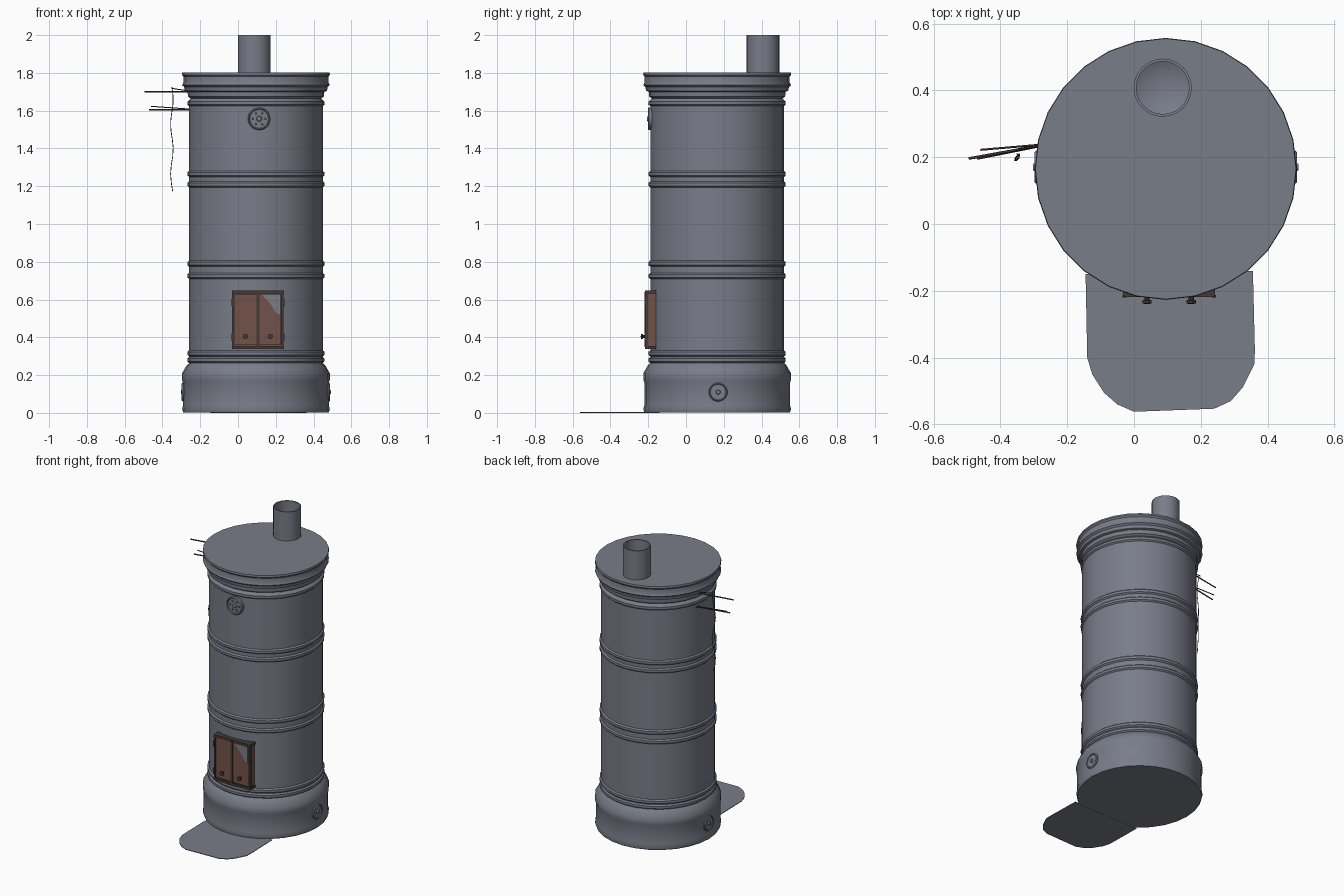
import bpy, bmesh, math
from mathutils import Vector, Matrix

cube = bpy.data.objects.get("Cube")
if cube:
    bpy.data.objects.remove(cube)

SIDES = 28
AXIS = Vector((0.095, 0.165, 0))


def material(name, r, g, b):
    mat = bpy.data.materials.new(name)
    mat.use_nodes = True
    mat.diffuse_color = (r, g, b, 1)
    mat.node_tree.nodes["Principled BSDF"].inputs["Base Color"].default_value = (r, g, b, 1)
    return mat


steel = material("blue grey steel", 0.19, 0.205, 0.25)
rust = material("rust brown", 0.17, 0.085, 0.065)
dark = material("dark iron", 0.06, 0.042, 0.038)


def smooth(obj):
    bpy.ops.object.select_all(action='DESELECT')
    obj.select_set(True)
    bpy.context.view_layer.objects.active = obj
    bpy.ops.object.shade_smooth_by_angle(angle=math.radians(35))


def finish(name, bm, mat, rounded=True):
    bmesh.ops.recalc_face_normals(bm, faces=bm.faces)
    mesh = bpy.data.meshes.new(name)
    bm.to_mesh(mesh)
    bm.free()
    mesh.materials.append(mat)
    obj = bpy.data.objects.new(name, mesh)
    bpy.context.collection.objects.link(obj)
    if rounded:
        smooth(obj)
    return obj


def lathe(name, profile, mat, place, sides=SIDES):
    """Turn a radius/height profile about local z; zero radius closes an end."""
    bm = bmesh.new()
    verts = [bm.verts.new((r, 0, z)) for r, z in profile]
    edges = [bm.edges.new(pair) for pair in zip(verts, verts[1:])]
    bmesh.ops.spin(bm, geom=verts + edges, axis=(0, 0, 1), cent=(0, 0, 0),
                   angle=math.tau, steps=sides)
    bmesh.ops.remove_doubles(bm, verts=bm.verts, dist=0.0001)
    bm.transform(place)
    return finish(name, bm, mat)


def box(name, low, high, mat):
    low, high = Vector(low), Vector(high)
    bm = bmesh.new()
    bmesh.ops.create_cube(bm, size=1)
    bm.transform(Matrix.Translation((low + high) / 2) @ Matrix.Diagonal((*(high - low), 1)))
    return finish(name, bm, mat, False)


def slab(name, outline, to_point, thickness, mat):
    """Extrude a flat outline; to_point maps its two coordinates into space."""
    bm = bmesh.new()
    face = bm.faces.new([bm.verts.new(to_point(a, b)) for a, b in outline])
    bm.normal_update()
    extruded = bmesh.ops.extrude_face_region(bm, geom=[face], use_keep_orig=True)
    moved = [v for v in extruded["geom"] if isinstance(v, bmesh.types.BMVert)]
    bmesh.ops.translate(bm, verts=moved, vec=thickness)
    return finish(name, bm, mat, False)


def tube(name, points, radius, mat):
    data = bpy.data.curves.new(name, 'CURVE')
    data.dimensions = '3D'
    data.bevel_depth = radius
    data.bevel_resolution = 1
    data.use_fill_caps = True
    spline = data.splines.new('POLY')
    spline.points.add(len(points) - 1)
    for p, co in zip(spline.points, points):
        p.co = (*co, 1)
    data.materials.append(mat)
    obj = bpy.data.objects.new(name, data)
    bpy.context.collection.objects.link(obj)
    bpy.ops.object.select_all(action='DESELECT')
    obj.select_set(True)
    bpy.context.view_layer.objects.active = obj
    bpy.ops.object.convert(target='MESH')


def ring(z, body=0.354, bulge=0.009, half=0.016):
    """Profile points of one raised hoop."""
    return [(body, z - half), (body + bulge, z - half / 2),
            (body + bulge, z + half / 2), (body, z + half)]


# Stove body: plinth, hoops, neck and lid in one turned profile
profile = [(0, 0.001), (0.385, 0.001), (0.391, 0.02), (0.386, 0.04), (0.386, 0.16),
           (0.391, 0.175), (0.391, 0.21), (0.368, 0.25)]
for height in (0.28, 0.315, 0.725, 0.79, 1.21, 1.265):
    profile += ring(height)
profile += ring(1.64)
profile += [(0.346, 1.665), (0.36, 1.675), (0.362, 1.7), (0.376, 1.705), (0.38, 1.725),
            (0.391, 1.735), (0.384, 1.75), (0.384, 1.78), (0.392, 1.79), (0.39, 1.802),
            (0, 1.802)]
lathe("stove_body", profile, steel, Matrix.Translation(AXIS))

# Open flue pipe with inner wall
lathe("flue_pipe", [(0.087, 1.8), (0.087, 2), (0.079, 2), (0.079, 1.82), (0.05, 1.806), (0, 1.804)],
      steel, Matrix.Translation((0.086, 0.408, 0)), 24)

# Floor plate in front of the stove
outline = [(-0.145, -0.15), (-0.14, -0.4), (-0.125, -0.45), (-0.09, -0.505), (-0.05, -0.54),
           (0, -0.562), (0.24, -0.553), (0.29, -0.53), (0.325, -0.49), (0.36, -0.42),
           (0.362, -0.38), (0.356, -0.14)]
slab("floor_plate", outline, lambda x, y: (x, y, 0), (0, 0, 0.004), steel)


# Round covers: one vent on the front, one clean-out on each side of the plinth
def cover(name, location, direction, radius):
    place = Matrix.Translation(location) @ Vector(direction).to_track_quat('Z', 'Y').to_matrix().to_4x4()
    shape = [(radius, -0.02), (radius, 0.004), (radius * 0.9, 0.01), (radius * 0.82, 0.005),
             (radius * 0.25, 0.005), (radius * 0.2, 0.014), (0, 0.015)]
    lathe(name, shape, steel, place, 20)
    return place


vent = cover("front_vent", (0.112, -0.192, 1.557), (0, -1, 0), 0.06)
for i in range(6):
    angle = i * math.tau / 6
    spot = Matrix.Translation((0.033 * math.cos(angle), 0.033 * math.sin(angle), 0))
    lathe("vent_hole", [(0.007, 0), (0.007, 0.007), (0, 0.007)], dark, vent @ spot, 8)
for side, label in ((1, "left"), (-1, "right")):
    cover(label + "_cleanout", AXIS + Vector((side * 0.383, 0.005, 0.11)), (side, 0, 0), 0.05)

# Fire doors: frame box, two leaves, bars, handles and hinges
MID, BACK, FACE = 0.105, -0.16, -0.212
box("door_box", (MID - 0.13, FACE + 0.005, 0.345), (MID + 0.13, BACK, 0.64), rust)
for side, label in ((1, "left"), (-1, "right")):
    def span(a, b):
        return sorted((MID + side * a, MID + side * b))
    x0, x1 = span(0.008, 0.12)
    box(label + "_door", (x0, FACE - 0.003, 0.36), (x1, BACK, 0.63), rust)
    x0, x1 = span(0.122, 0.136)
    box(label + "_frame_bar", (x0, FACE - 0.005, 0.34), (x1, FACE + 0.012, 0.645), dark)
    lathe(label + "_handle", [(0.008, 0), (0.008, 0.015), (0.014, 0.017), (0.014, 0.026), (0, 0.028)],
          dark, Matrix.Translation((MID + side * 0.066, FACE, 0.405))
          @ Matrix.Rotation(math.pi / 2, 4, 'X'), 10)
    for z in (0.4, 0.585):
        x0, x1 = span(0.128, 0.14)
        box(label + "_hinge", (x0, FACE - 0.008, z - 0.02), (x1, FACE, z + 0.02), dark)
for z, label in ((0.346, "bottom"), (0.64, "top")):
    box(label + "_frame_bar", (MID - 0.138, FACE - 0.006, z - 0.008),
        (MID + 0.138, BACK, z + 0.008), dark)
box("centre_bar", (MID - 0.008, FACE - 0.009, 0.35), (MID + 0.008, FACE, 0.64), dark)

# Bare metal patch on the left door leaf
patch = [(0.122, 0.63), (0.225, 0.63), (0.225, 0.52), (0.2, 0.53), (0.18, 0.565), (0.165, 0.585)]
slab("bare_metal_patch", patch, lambda x, z: (x, FACE - 0.002, z), (0, -0.003, 0), steel)

# Drying rods with braces, and a cord hung from them
for z, reach, brace in ((1.7, -0.495, -0.35), (1.605, -0.47, -0.46)):
    tube("drying_rod", [(reach, 0.196, z), (-0.24, 0.242, z)], 0.004, dark)
    tube("rod_brace", [(brace, 0.222, z + 0.018), (-0.25, 0.24, z + 0.003)], 0.003, dark)
cord = [(-0.35 + 0.007 * math.sin(i * 1.1), 0.2 + 0.01 * math.cos(i * 0.9), 1.725 - i * 0.046)
        for i in range(13)]
tube("hanging_cord", cord, 0.002, dark)
